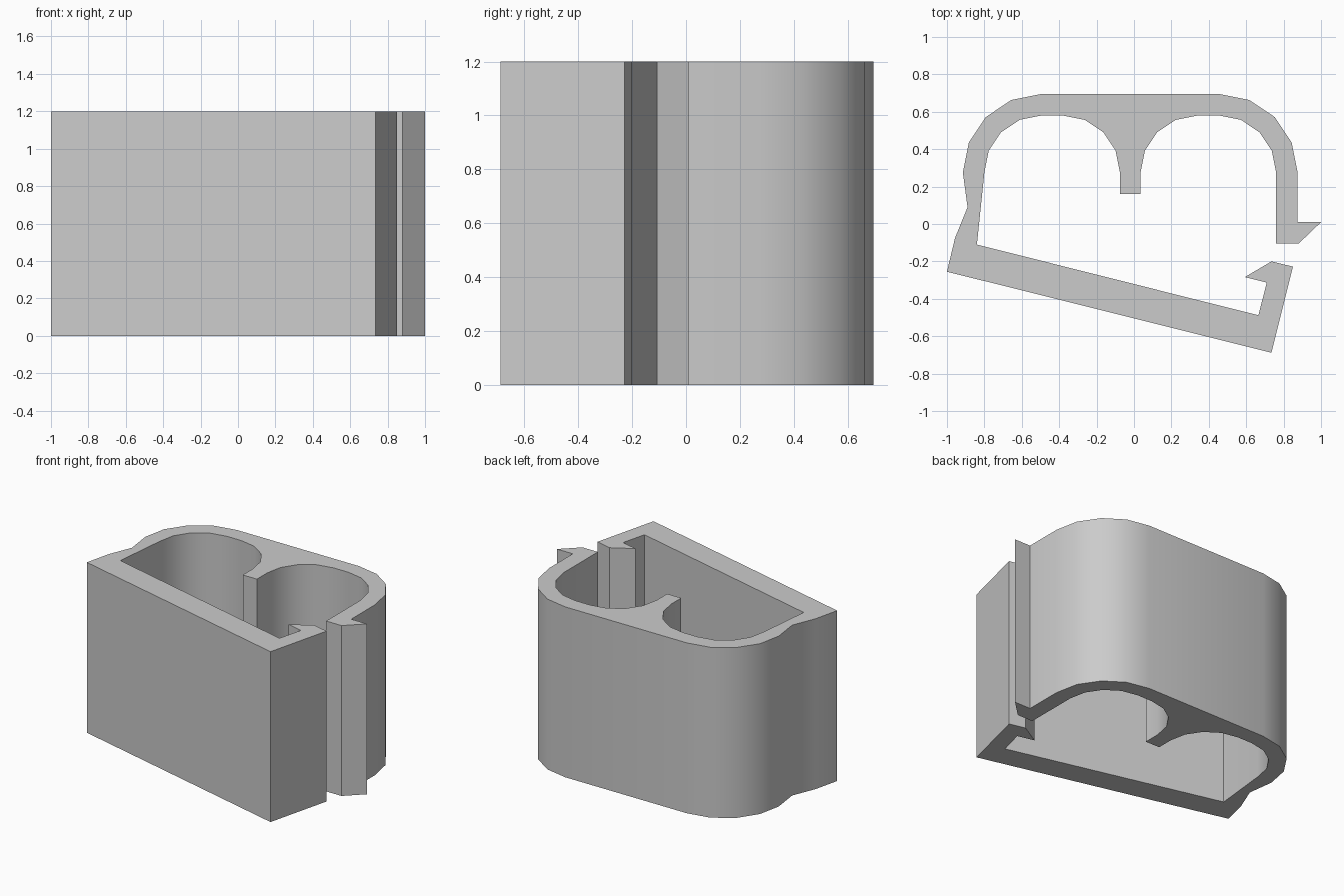
import bpy, bmesh, math

if "Cube" in bpy.data.objects:
    bpy.data.objects.remove(bpy.data.objects["Cube"])

HEIGHT = 1.2
ARC_Y = 0.275            # height of all arc centres in the plan
R_OUT, R_IN = 0.42, 0.305


def arc(cx, r, start, end, steps=4):
    """Quarter arc in the plan, from start to end degrees."""
    angles = [math.radians(start + (end - start) * i / steps) for i in range(steps + 1)]
    return [(cx + r * math.cos(a), ARC_Y + r * math.sin(a)) for a in angles]


# Clip cross-section, clockwise from the front left corner
profile = [(-1.0, -0.255), (-0.957, -0.075), (-0.89, 0.09)]        # hinge outside
profile += arc(-0.495, R_OUT, 180, 90) + arc(0.455, R_OUT, 90, 0)  # outer shell
profile += [(0.875, 0.01), (1.0, 0.01), (0.88, -0.105), (0.76, -0.105)]  # catch
profile += arc(0.455, R_IN, 0, 90) + arc(0.34, R_IN, 90, 180)      # right bay
profile += [(0.035, 0.16), (-0.075, 0.16)]                        # centre divider
profile += arc(-0.38, R_IN, 0, 90) + arc(-0.495, R_IN, 90, 180)    # left bay
profile += [(-0.84, -0.11), (0.665, -0.488)]                      # inside of front arm
profile += [(0.71, -0.313), (0.592, -0.284), (0.735, -0.2), (0.85, -0.228)]  # hook
profile += [(0.735, -0.688)]                                      # front right corner

# Extrude the section into the clip body
bm = bmesh.new()
base = bm.faces.new([bm.verts.new((x, y, 0)) for x, y in profile])
top = bmesh.ops.extrude_face_region(bm, geom=[base], use_keep_orig=True)
verts = [g for g in top["geom"] if isinstance(g, bmesh.types.BMVert)]
bmesh.ops.translate(bm, verts=verts, vec=(0, 0, HEIGHT))
bmesh.ops.recalc_face_normals(bm, faces=bm.faces[:])
caps = [f for f in bm.faces if abs(f.normal.z) > 0.5]
bmesh.ops.triangulate(bm, faces=caps)
mesh = bpy.data.meshes.new("clip_body")
bm.to_mesh(mesh)
bm.free()

body = bpy.data.objects.new("clip_body", mesh)
bpy.context.collection.objects.link(body)
grey = bpy.data.materials.new("light_grey")
grey.diffuse_color = (0.6, 0.6, 0.6, 1)
grey.use_nodes = True
grey.node_tree.nodes["Principled BSDF"].inputs["Base Color"].default_value = grey.diffuse_color
mesh.materials.append(grey)

# Smooth curved walls, crisp corners
bpy.context.view_layer.objects.active = body
body.select_set(True)
bpy.ops.object.shade_smooth_by_angle(angle=math.radians(30))
